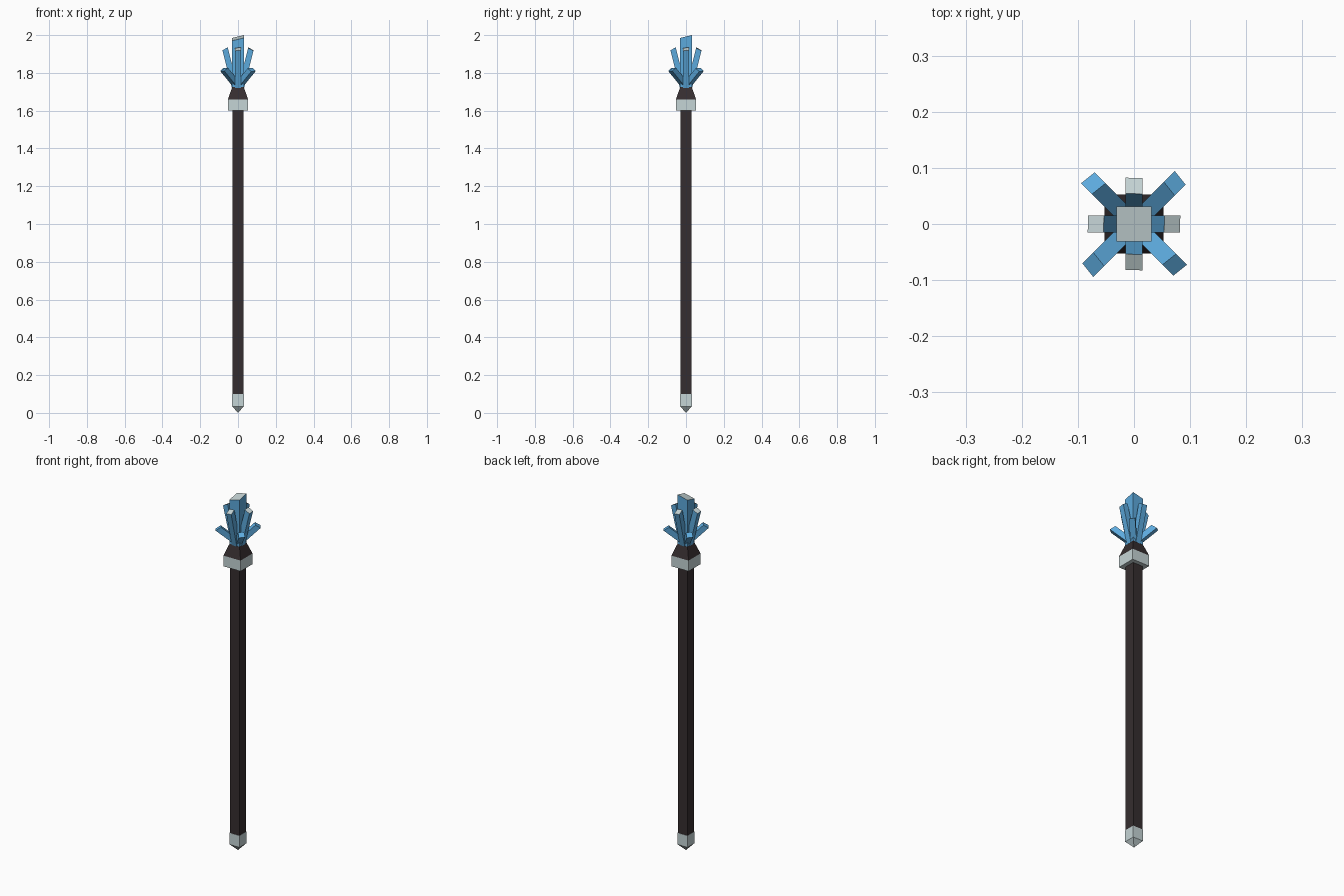
import bpy, bmesh, math
from mathutils import Matrix, Vector

if "Cube" in bpy.data.objects:
    bpy.data.objects.remove(bpy.data.objects["Cube"])


def material(name, rgb):
    m = bpy.data.materials.new(name)
    m.diffuse_color = (*rgb, 1)
    m.use_nodes = True
    m.node_tree.nodes["Principled BSDF"].inputs["Base Color"].default_value = m.diffuse_color
    return m


DARK = material("dark wood", (0.036, 0.027, 0.029))
PALE = material("pale silver", (0.56, 0.66, 0.67))
BLUE = material("ice blue", (0.108, 0.40, 0.72))


def finish(name, bm, mats):
    bmesh.ops.recalc_face_normals(bm, faces=bm.faces[:])
    me = bpy.data.meshes.new(name)
    bm.to_mesh(me)
    bm.free()
    for m in mats:
        me.materials.append(m)
    ob = bpy.data.objects.new(name, me)
    bpy.context.collection.objects.link(ob)
    return ob


def square_column(name, levels, mat):
    """Stack of square sections given as (half width, z)."""
    bm = bmesh.new()
    rings = []
    for h, z in levels:
        if h == 0:
            rings.append([bm.verts.new((0, 0, z))] * 4)
        else:
            rings.append([bm.verts.new((sx * h, sy * h, z))
                          for sx, sy in ((-1, -1), (1, -1), (1, 1), (-1, 1))])
    for a, b in zip(rings, rings[1:]):
        for i in range(4):
            j = (i + 1) % 4
            bm.faces.new(list(dict.fromkeys((a[i], a[j], b[j], b[i]))))
    for r in (rings[0], rings[-1]):
        if len(set(r)) == 4:
            bm.faces.new(r)
    return finish(name, bm, [mat])


def crystal(name, half, length, slope, side_slope, base, tilt, angle, tip):
    """Square prism with a slanted end, leaning outward along an angle."""
    bm = bmesh.new()
    bmesh.ops.create_cube(bm, size=2)
    top = [f for f in bm.faces if f.normal.z > 0.9][0]
    top.material_index = 1
    for v in bm.verts:
        x, y = v.co.x * half, v.co.y * half
        z = length + slope * x + side_slope * y if v.co.z > 0 else 0
        v.co = Vector((x, y, z))
    r, z = base
    bm.transform(Matrix.Rotation(angle, 4, 'Z') @ Matrix.Translation((r, 0, z))
                 @ Matrix.Rotation(tilt, 4, 'Y'))
    return finish(name, bm, [BLUE, tip])


# Staff: pointed foot, shaft, collar and tapered socket
square_column("foot_cap", [(0, 0), (0.031, 0.035), (0.031, 0.10)], PALE)
square_column("shaft", [(0.03, 0.10), (0.03, 1.60)], DARK)
square_column("collar", [(0.053, 1.60), (0.053, 1.66)], PALE)
square_column("socket", [(0.053, 1.66), (0.03, 1.727)], DARK)

# Crystal cluster: tall centre, four steep and four leaning crystals
crystal("centre_crystal", 0.031, 0.265, 0.24, 0.24, (0, 1.72), 0, 0, PALE)
for i in range(4):
    a = i * math.pi / 2
    crystal(f"steep_crystal_{i}", 0.0155, 0.207, -0.25, 0.1,
            (0.018, 1.725), math.radians(14), a, PALE)
    crystal(f"leaning_crystal_{i}", 0.0155, 0.136, 0.3, 0.15,
            (0, 1.728), math.radians(49), a + math.pi / 4, BLUE)
